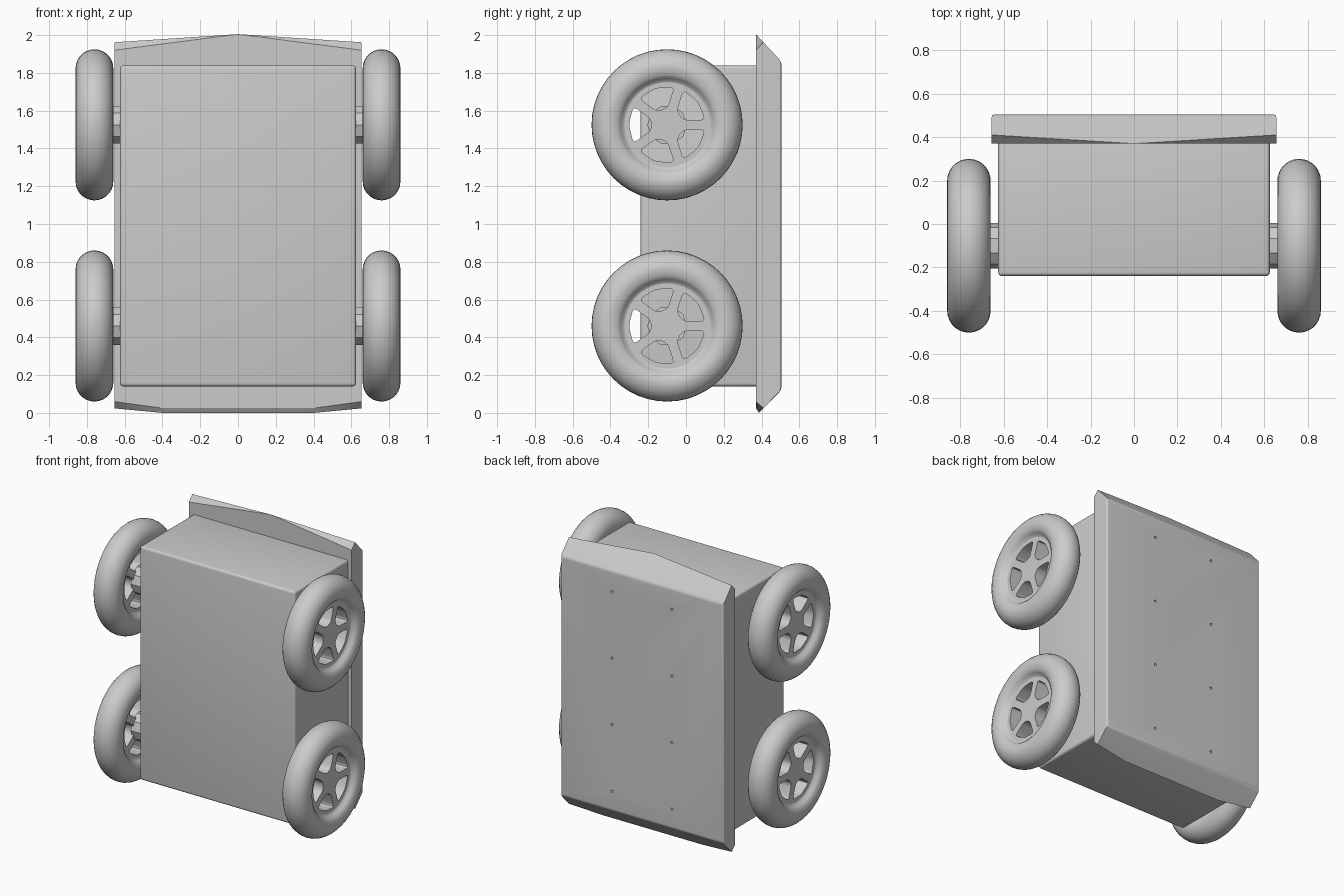
import bpy, bmesh
from math import sin, cos, pi, radians, asin
from mathutils import Vector, Matrix

if "Cube" in bpy.data.objects:
    bpy.data.objects.remove(bpy.data.objects["Cube"])

AXLE_Y, AXLE_Z, WHEEL_X = -0.10, (0.46, 1.525), 0.76


def add_object(name, mesh, loc=(0, 0, 0)):
    obj = bpy.data.objects.new(name, mesh)
    obj.location = loc
    bpy.context.scene.collection.objects.link(obj)
    return obj


def mesh_from(name, bm):
    bmesh.ops.recalc_face_normals(bm, faces=bm.faces)
    mesh = bpy.data.meshes.new(name)
    bm.to_mesh(mesh)
    bm.free()
    return mesh


def smooth(obj, angle=35):
    bpy.ops.object.select_all(action='DESELECT')
    obj.select_set(True)
    bpy.context.view_layer.objects.active = obj
    bpy.ops.object.shade_smooth_by_angle(angle=radians(angle))


# Main body: box with softened edges, its back end buried in the plate
bm = bmesh.new()
bmesh.ops.create_cube(bm, size=1, matrix=Matrix.Translation((0, 0.08, 0.99))
                      @ Matrix.Diagonal((1.25, 0.64, 1.70, 1)))
bmesh.ops.bevel(bm, geom=bm.edges[:], offset=0.018, segments=4, profile=0.5, affect='EDGES')
smooth(add_object("body", mesh_from("body", bm)))

# Back plate: convex slab with sloped ends and cut-back corners
half = [(0.655, 0.505, 1.86), (0.655, 0.505, 0.12),
        (0.655, 0.41, 1.962), (0.655, 0.37, 1.92), (0, 0.37, 2.005),
        (0.40, 0.387, 0.0), (0.40, 0.37, 0.025),
        (0.655, 0.41, 0.024), (0.655, 0.37, 0.06)]
bm = bmesh.new()
for x, y, z in half:
    for s in ((1, -1) if x else (1,)):
        bm.verts.new((s * x, y, z))
bmesh.ops.convex_hull(bm, input=bm.verts[:])
bmesh.ops.dissolve_limit(bm, angle_limit=radians(2), verts=bm.verts[:], edges=bm.edges[:])
rim_edges = [e for e in bm.edges if all(v.co.y > 0.5 for v in e.verts)]
bmesh.ops.bevel(bm, geom=rim_edges, offset=0.016, segments=4, profile=0.5, affect='EDGES')
plate = add_object("back_plate", mesh_from("back_plate", bm))

# Screw holes: two columns of four
bm = bmesh.new()
for x in (-0.24, 0.24):
    for i in range(4):
        m = Matrix.Translation((x, 0.5, 0.26 + i * 0.484)) @ Matrix.Rotation(pi / 2, 4, 'X')
        bmesh.ops.create_cone(bm, cap_ends=True, segments=12, radius1=0.009,
                              radius2=0.009, depth=0.06, matrix=m)
cutter = add_object("screw_hole_cutter", mesh_from("screw_hole_cutter", bm))
cutter.hide_render = True
cutter.display_type = 'WIRE'
mod = plate.modifiers.new("screw_holes", 'BOOLEAN')
mod.operation, mod.object, mod.solver = 'DIFFERENCE', cutter, 'EXACT'
smooth(plate, 25)

# Tyre: closed profile (x, radius) spun round the x axis
side = [(0.055, 0.225), (0.060, 0.237), (0.078, 0.247), (0.092, 0.265)]
arc = [(0.1 * cos(a), 0.3 + 0.1 * sin(a)) for a in (i * pi / 14 for i in range(15))]
profile = side + arc + [(-x, r) for x, r in reversed(side)]
STEPS = 48
bm = bmesh.new()
rings = [[bm.verts.new((x, r * cos(t), r * sin(t))) for x, r in profile]
         for t in (2 * pi * k / STEPS for k in range(STEPS))]
n = len(profile)
for k in range(STEPS):
    a, b = rings[k], rings[(k + 1) % STEPS]
    for i in range(n):
        j = (i + 1) % n
        bm.faces.new((a[i], a[j], b[j], b[i]))
tyre_mesh = mesh_from("tyre", bm)


# Rim: filled disc outline with five rounded windows between straight spokes
def rounded(points, radius, steps=4):
    out = []
    for i, p in enumerate(points):
        a = p + (points[i - 1] - p).normalized() * radius
        b = p + (points[(i + 1) % len(points)] - p).normalized() * radius
        for t in (k / steps for k in range(steps + 1)):
            out.append(a * (1 - t) ** 2 + p * 2 * t * (1 - t) + b * t * t)
    return out


def polar(r, a):
    return Vector((r * cos(a), r * sin(a)))


def window(centre):
    lo, hi, spoke = 0.09, 0.203, 0.026
    a_in, a_out = pi / 5 - asin(spoke / lo), pi / 5 - asin(spoke / hi)
    return rounded([polar(lo, centre - a_in), polar(hi, centre - a_out),
                    polar(hi, centre), polar(hi, centre + a_out),
                    polar(lo, centre + a_in)], 0.026)


curve = bpy.data.curves.new("rim_outline", 'CURVE')
curve.dimensions, curve.fill_mode, curve.extrude = '2D', 'BOTH', 0.055
outlines = [[polar(0.232, 2 * pi * k / STEPS) for k in range(STEPS)]]
outlines += [window(pi + k * 2 * pi / 5) for k in range(5)]
for pts in outlines:
    spline = curve.splines.new('POLY')
    spline.points.add(len(pts) - 1)
    for sp, p in zip(spline.points, pts):
        sp.co = (p.x, p.y, 0, 1)
    spline.use_cyclic_u = True
outline = add_object("rim_outline", curve)
bpy.context.view_layer.update()
rim_mesh = bpy.data.meshes.new_from_object(
    outline.evaluated_get(bpy.context.evaluated_depsgraph_get()))
# local x -> y, y -> z, z -> x so the wheel axis lies along x
rim_mesh.transform(Matrix(((0, 0, 1, 0), (1, 0, 0, 0), (0, 1, 0, 0), (0, 0, 0, 1))))
bpy.data.objects.remove(outline)

# Axle stub between body and wheel
bm = bmesh.new()
bmesh.ops.create_cone(bm, cap_ends=True, segments=10, radius1=0.105, radius2=0.105,
                      depth=0.14, matrix=Matrix.Rotation(pi / 2, 4, 'Y'))
axle_mesh = mesh_from("axle", bm)

# Four wheels with axles
for sx, side_name in ((-1, "left"), (1, "right")):
    for z, level in zip(AXLE_Z, ("lower", "upper")):
        loc = (sx * WHEEL_X, AXLE_Y, z)
        tag = f"{level}_{side_name}"
        smooth(add_object(f"tyre_{tag}", tyre_mesh, loc), 50)
        smooth(add_object(f"rim_{tag}", rim_mesh, loc))
        add_object(f"axle_{tag}", axle_mesh, (sx * 0.65, AXLE_Y, z))
